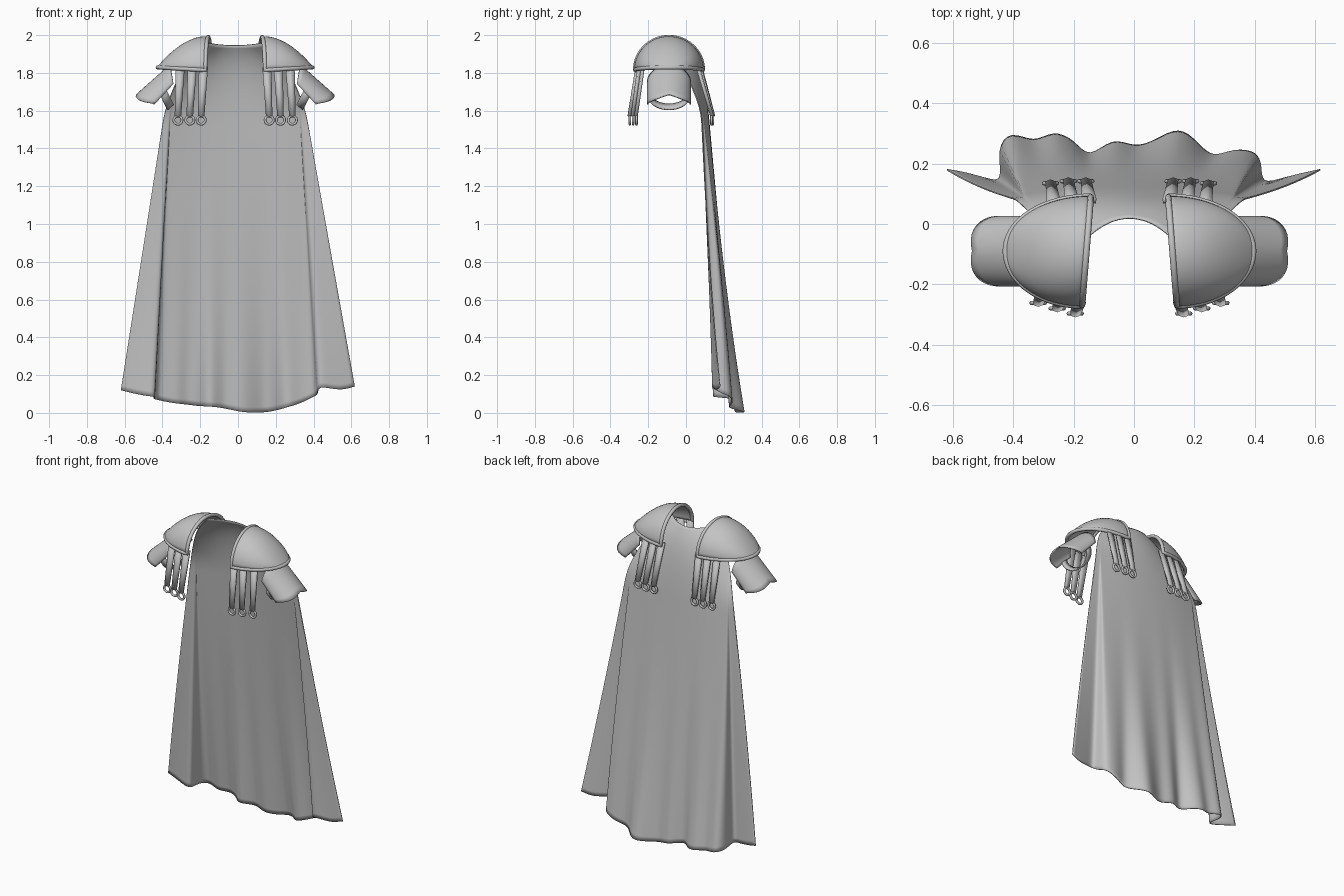
import bpy, bmesh, math
from mathutils import Vector

cube = bpy.data.objects.get("Cube")
if cube:
    bpy.data.objects.remove(cube)

grey = bpy.data.materials.new("plain grey")
grey.use_nodes = True
GREY = (0.55, 0.55, 0.55, 1)
grey.diffuse_color = GREY
grey.node_tree.nodes["Principled BSDF"].inputs["Base Color"].default_value = GREY
MIDDLE = -0.015  # the shoulder pieces mirror about this x


def finish(obj):
    bpy.context.collection.objects.link(obj)
    obj.data.materials.append(grey)
    return obj


def sheet(name, rows, thickness, subdiv=0):
    """Smooth sheet lofted through rows of points, given a thickness."""
    bm = bmesh.new()
    grid = [[bm.verts.new(p) for p in row] for row in rows]
    for a, b in zip(grid, grid[1:]):
        for i in range(len(a) - 1):
            bm.faces.new((a[i], a[i + 1], b[i + 1], b[i])).smooth = True
    mesh = bpy.data.meshes.new(name)
    bm.to_mesh(mesh)
    bm.free()
    obj = finish(bpy.data.objects.new(name, mesh))
    if subdiv:
        mod = obj.modifiers.new("smooth", "SUBSURF")
        mod.levels = mod.render_levels = subdiv
        mod.boundary_smooth = "PRESERVE_CORNERS"
    mod = obj.modifiers.new("thickness", "SOLIDIFY")
    mod.thickness, mod.offset = thickness, 0


def piping(name, points, radius):
    """Closed round cord through the points."""
    curve = bpy.data.curves.new(name, "CURVE")
    curve.dimensions = "3D"
    curve.bevel_depth, curve.bevel_resolution = radius, 2
    spline = curve.splines.new("POLY")
    spline.points.add(len(points) - 1)
    for sp, p in zip(spline.points, points):
        sp.co = (*p, 1)
    spline.use_cyclic_u = True
    finish(bpy.data.objects.new(name, curve))


def lerp(a, b, t):
    return a + (b - a) * t


# Cape: shoulder rows, then straight fall to a fluted hem with stepped side wings
hem = [(-.62, .18, .12), (-.56, .17, .105), (-.49, .15, .09), (-.43, .135, .085),
       (-.455, .25, .075), (-.41, .31, .065), (-.33, .265, .05), (-.27, .31, .045),
       (-.2, .28, .035), (-.15, .21, .035), (-.07, .29, .025), (0, .25, .008),
       (.07, .275, 0), (.15, .325, .003), (.21, .27, .015), (.26, .215, .03),
       (.33, .25, .05), (.41, .24, .09), (.422, .19, .1), (.422, .13, .14),
       (.49, .15, .13), (.55, .165, .12), (.618, .18, .14)]


def is_wing(x, y):
    return abs(x) > .415 and y < .185


def spread(x, y):
    """Position across the shoulders: the wings gather into a narrow strip."""
    s = .93 + (abs(x) - .42) * .35 if is_wing(x, y) else min(abs(x) / .45, .92)
    return math.copysign(s, x)


# centre z, end z, half width, centre y, end y
shoulders = [(1.945, 1.96, .155, .02, -.06), (1.89, 1.87, .25, .055, -.025),
             (1.79, 1.75, .315, .09, .02), (1.62, 1.61, .372, .115, .08)]
cape = []
for zc, ze, half, yc, ye in shoulders:
    row = []
    for x, y, z in hem:
        s = spread(x, y)
        row.append(Vector((MIDDLE + half * s, lerp(yc, ye, s * s), lerp(zc, ze, s * s))))
    cape.append(row)
top_row = cape[-1]
FALL = 14
for k in range(1, FALL + 1):
    t = k / FALL
    row = []
    for p, (x, y, z) in zip(top_row, hem):
        trend = .15 if is_wing(x, y) else .26
        depth = lerp(p.y, trend, t) + (y - trend) * t ** 2.5
        row.append(Vector((lerp(p.x, x, t), depth, lerp(p.z, z, t))))
    cape.append(row)
sheet("cape", cape, .005, 2)


for side, label in ((1, "left"), (-1, "right")):

    def at(x, y, z):
        return Vector((MIDDLE + side * x, y, z))

    # Shoulder guard: quarter dome, open towards the neck and below
    def dome(phi, a):
        u, w = math.sin(phi), math.cos(phi)
        y = -.09 + .18 * w * math.cos(a)
        inner = .143 - .08 * (y + .09)
        z = 1.815 + .014 * u + .175 * (1 - u ** 1.9) * math.sin(a)
        return at(lerp(inner, .41, u), y, z)

    N = 20
    phis = [math.pi / 2 * i / N for i in range(N + 1)]
    arcs = [math.pi * i / N for i in range(N + 1)]
    sheet(label + "_shoulder_guard", [[dome(p, a) for a in arcs] for p in phis[:-1]]
          + [[dome(phis[-1] - .01, a) for a in arcs]], .008)

    # Rolled rim along the neck arch and the bottom edge
    border = [dome(0, a) for a in arcs] + [dome(p, math.pi) for p in phis[1:]]
    border += [dome(p, 0) for p in reversed(phis[1:-1])]
    piping(label + "_guard_rim", border, .011)

    # Upper arm plate: half tube sloping outwards and down, with a rounded lip
    inner_side, inner_top = Vector((.328, 1.75)), Vector((.345, 1.84))
    outer_side, outer_top = Vector((.435, 1.637)), Vector((.52, 1.685))
    slope = (outer_side - inner_side).normalized()
    plate = []
    for i in range(9):
        t = i / 8
        low, high = inner_side.lerp(outer_side, t), inner_top.lerp(outer_top, t)
        row = []
        for j in range(21):
            a = math.radians(lerp(-95, 95, j / 20))
            p = low + (high - low) * math.cos(a)
            p += slope * .02 * t * max(0, math.sin(2 * abs(a)))
            row.append(at(p.x, -.09 + .113 * math.sin(a), p.y))
        plate.append(row)
    sheet(label + "_arm_plate", plate, .008)

    # Strap closing the underside of the arm
    strap = []
    for w in (-.022, .022):
        row = []
        for j in range(21):
            a = math.radians(lerp(-95, 95, j / 20))
            c = math.cos(a)
            row.append(at(.378 + .74 * w - .035 * c, -.09 + .107 * math.sin(a),
                          1.69 - .67 * w - .07 * c))
        strap.append(row)
    sheet(label + "_arm_strap", strap, .008)

    # Hanging straps, each ending in a ring, three in front and three behind
    groups = (("front", (.18, .24, .303), (-.255, -.245, -.225), (-.297, -.28, -.262)),
              ("back", (.145, .203, .262), (.075, .07, .06), (.142, .142, .135)))
    for place, xs, tops, ends in groups:
        for n, (x, y0, y1) in enumerate(zip(xs, tops, ends), 1):
            tag = f"{label}_{place}_{n}"
            rows = []
            for t in (0, .5, 1):
                half = lerp(.022, .015, t)
                cx, y, z = lerp(x - .012, x, t), lerp(y0, y1, t), lerp(1.83, 1.57, t)
                rows.append([at(cx - half, y, z), at(cx, y + (.006 if y > 0 else -.006), z),
                             at(cx + half, y, z)])
            sheet("hanging_strap_" + tag, rows, .014)
            ring = []
            for i in range(20):
                a = math.tau * i / 20
                ring.append(at(x + .022 * math.cos(a), y1, 1.55 + .022 * math.sin(a)))
            piping("strap_ring_" + tag, ring, .007)
